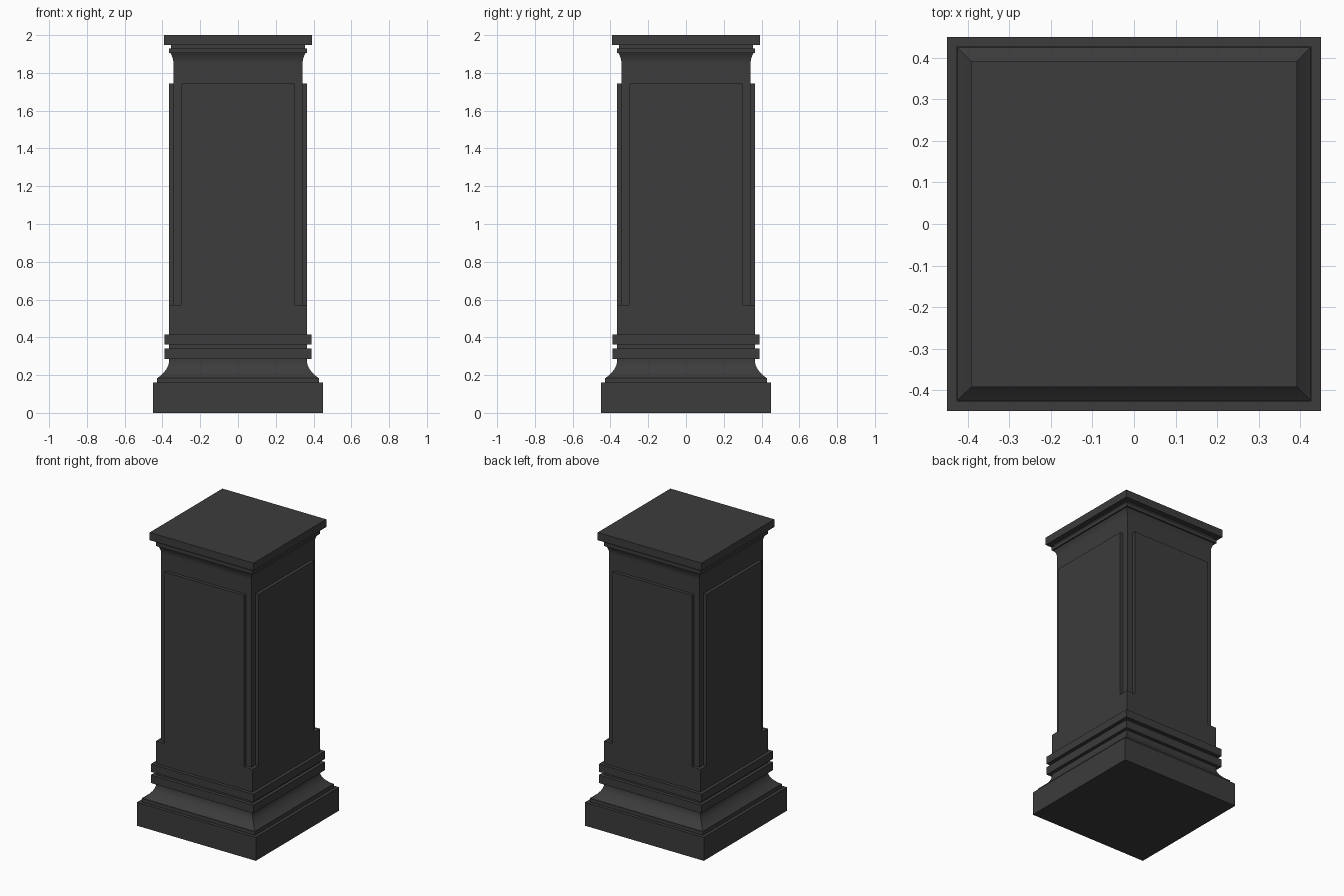
import bpy
import bmesh
import math
from mathutils import Matrix, Vector

cube = bpy.data.objects.get("Cube")
if cube:
    bpy.data.objects.remove(cube, do_unlink=True)

stone = bpy.data.materials.new("dark grey stone")
stone.use_nodes = True
GREY = (0.045, 0.045, 0.045, 1)
stone.diffuse_color = GREY
bsdf = stone.node_tree.nodes["Principled BSDF"]
bsdf.inputs["Base Color"].default_value = GREY
bsdf.inputs["Roughness"].default_value = 0.8


def finish(name, bm):
    bmesh.ops.recalc_face_normals(bm, faces=bm.faces)
    mesh = bpy.data.meshes.new(name)
    bm.to_mesh(mesh)
    bm.free()
    mesh.materials.append(stone)
    obj = bpy.data.objects.new(name, mesh)
    bpy.context.collection.objects.link(obj)
    bpy.ops.object.select_all(action="DESELECT")
    obj.select_set(True)
    bpy.context.view_layer.objects.active = obj
    bpy.ops.object.shade_smooth_by_angle(angle=math.radians(25))


def loft(name, rings):
    """Skin a closed stack of outlines with matching corner counts."""
    bm = bmesh.new()
    loops = [[bm.verts.new(p) for p in ring] for ring in rings]
    for low, high in zip(loops, loops[1:]):
        for i in range(len(low)):
            j = (i + 1) % len(low)
            bm.faces.new((low[i], low[j], high[j], high[i]))
    bm.faces.new(loops[0][::-1])
    bm.faces.new(loops[-1])
    finish(name, bm)


def square_moulding(name, profile):
    """Profile points are (half width, height)."""
    loft(name, [[(-w, -w, z), (w, -w, z), (w, w, z), (-w, w, z)]
                for w, z in profile])


def cove(w0, z0, w1, z1, power, steps=8):
    """Concave sweep from the wide end (w0, z0) to the narrow end (w1, z1)."""
    return [(w1 + (w0 - w1) * (1 - i / steps) ** power,
             z0 + (z1 - z0) * i / steps) for i in range(steps + 1)]


# Foot: plinth, fillet and concave flare
square_moulding("plinth", [(0.45, 0), (0.45, 0.16)])
square_moulding("base_flare", [(0.428, 0.16), (0.428, 0.185)]
                + cove(0.425, 0.185, 0.365, 0.275, 2) + [(0.365, 0.285)])

# Two square bands and the block above them
square_moulding("lower_band", [(0.388, 0.285), (0.388, 0.34)])
square_moulding("band_gap", [(0.365, 0.34), (0.365, 0.362)])
square_moulding("upper_band", [(0.388, 0.362), (0.388, 0.415)])
square_moulding("shaft_block", [(0.365, 0.415), (0.365, 0.57)])

# Shaft with a raised panel on each side and stepped corners
PANEL, CORE, FACE = 0.30, 0.342, 0.365
corner = [(FACE, PANEL), (CORE, PANEL), (CORE, CORE), (PANEL, CORE), (PANEL, FACE)]
outline = []
for k in range(4):
    turn = Matrix.Rotation(k * math.pi / 2, 2)
    outline += [turn @ Vector(point) for point in corner]
loft("panelled_shaft", [[(p.x, p.y, z) for p in outline] for z in (0.57, 1.743)])

# Neck flaring out under the top mouldings
square_moulding("neck", [(CORE, 1.743)]
                + cove(0.357, 1.905, CORE, 1.85, 2)[::-1])
square_moulding("neck_fillet", [(0.366, 1.905), (0.366, 1.93)])
square_moulding("cap_gap", [(0.355, 1.93), (0.355, 1.947)])
square_moulding("cap_slab", [(0.393, 1.947), (0.393, 2.0)])
